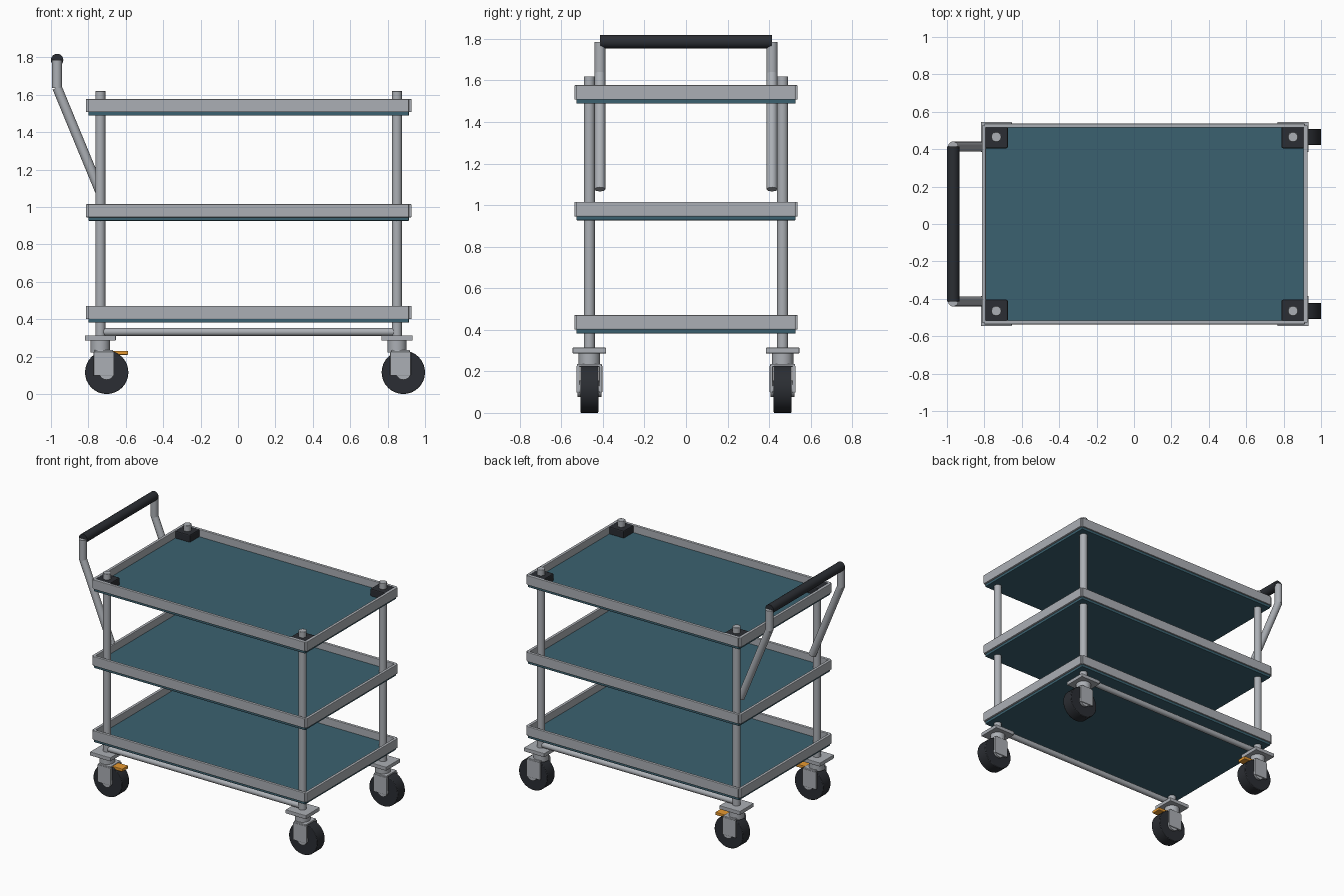
import bpy, math
from mathutils import Vector

if "Cube" in bpy.data.objects:
    bpy.data.objects.remove(bpy.data.objects["Cube"])


def material(name, rgb):
    m = bpy.data.materials.new(name)
    m.diffuse_color = (*rgb, 1)
    m.use_nodes = True
    m.node_tree.nodes["Principled BSDF"].inputs["Base Color"].default_value = m.diffuse_color
    return m


STEEL = material("grey_steel", (0.41, 0.43, 0.46))
TEAL = material("teal_panel", (0.044, 0.120, 0.160))
BLACK = material("black_rubber", (0.024, 0.027, 0.033))
ORANGE = material("orange_brake", (0.80, 0.32, 0.03))


def finish(ob, name, mat, bevel):
    ob.name = name
    ob.data.materials.append(mat)
    if bevel:
        b = ob.modifiers.new("bevel", 'BEVEL')
        b.width, b.segments, b.limit_method = bevel, 2, 'ANGLE'
    return ob


def box(name, lo, hi, mat=STEEL, bevel=0.004):
    lo, hi = Vector(lo), Vector(hi)
    bpy.ops.mesh.primitive_cube_add(size=1, location=(lo + hi) / 2)
    ob = bpy.context.object
    ob.scale = hi - lo
    bpy.ops.object.transform_apply(location=False, rotation=False, scale=True)
    return finish(ob, name, mat, bevel)


def rod(name, a, b, r, mat=STEEL, bevel=0, sides=24):
    a, b = Vector(a), Vector(b)
    d = b - a
    bpy.ops.mesh.primitive_cylinder_add(vertices=sides, radius=r, depth=d.length, location=(a + b) / 2)
    ob = bpy.context.object
    ob.rotation_euler = d.to_track_quat('Z', 'Y').to_euler()
    bpy.ops.object.shade_smooth_by_angle(angle=math.radians(35))
    return finish(ob, name, mat, bevel)


X0, X1, Y = -0.80, 0.914, 0.527      # panel extents
POSTS, PY = (-0.736, 0.85), 0.465    # post positions

# shelves: panel with four raised rim rails
for level, z in (("bottom", 0.382), ("middle", 0.926), ("top", 1.488)):
    box(level + "_shelf_panel", (X0, -Y, z), (X1, Y, z + 0.036), TEAL)
    z0, z1 = z + 0.019, z + 0.089
    for s, side in ((-1, "front"), (1, "back")):
        box(f"{level}_{side}_rim", (X0, min(s * 0.515, s * 0.537), z0),
            (X1, max(s * 0.515, s * 0.537), z1))
    box(level + "_left_rim", (X0 - 0.014, -Y, z0), (X0 + 0.008, Y, z1))
    box(level + "_right_rim", (X1 - 0.008, -Y, z0), (X1 + 0.014, Y, z1))

for s, side in ((-1, "front"), (1, "back")):
    y = s * PY
    # lower side tube
    rod(side + "_lower_tube", (POSTS[0], y, 0.332), (POSTS[1], y, 0.332), 0.021)

    for x, end in zip(POSTS, ("left", "right")):
        tag = f"{side}_{end}_"
        # post and its corner block on the top shelf
        rod(tag + "post", (x, y, 0.30), (x, y, 1.62), 0.027, bevel=0.003)
        box(tag + "corner_block", (x - 0.062, y - 0.06, 1.518),
            (x + 0.062, y + 0.06, 1.577), BLACK, 0.008)

        # caster: plate, swivel, fork, wheel, hub
        box(tag + "caster_plate", (x - 0.083, y - 0.081, 0.286), (x + 0.083, y + 0.081, 0.314))
        rod(tag + "caster_swivel", (x, y, 0.222), (x, y, 0.29), 0.052)
        fx, wx = x + 0.019, x + 0.034
        for o in (-0.055, 0.055):
            box(tag + "fork_plate", (fx - 0.055, y + o - 0.008, 0.098),
                (fx + 0.055, y + o + 0.008, 0.226))
        box(tag + "fork_crown", (fx - 0.05, y - 0.06, 0.222), (fx + 0.05, y + 0.06, 0.236))
        rod(tag + "wheel", (wx, y - 0.043, 0.116), (wx, y + 0.043, 0.116),
            0.116, BLACK, 0.004, 32)
        rod(tag + "wheel_hub", (wx, y - 0.058, 0.116), (wx, y + 0.058, 0.116), 0.04)
        # brake pedal on the handle-end casters
        if end == "left":
            box(tag + "brake_pedal", (x + 0.05, y - 0.035, 0.209),
                (x + 0.148, y + 0.035, 0.231), ORANGE)

    # handle arm
    hy = s * 0.414
    rod(side + "_handle_lower_arm", (-0.735, hy, 1.076), (-0.967, hy, 1.638), 0.026)
    rod(side + "_handle_upper_arm", (-0.967, hy, 1.635), (-0.967, hy, 1.785), 0.027)

# grip
rod("handle_grip", (-0.967, -0.414, 1.786), (-0.967, 0.414, 1.786), 0.033, BLACK)
